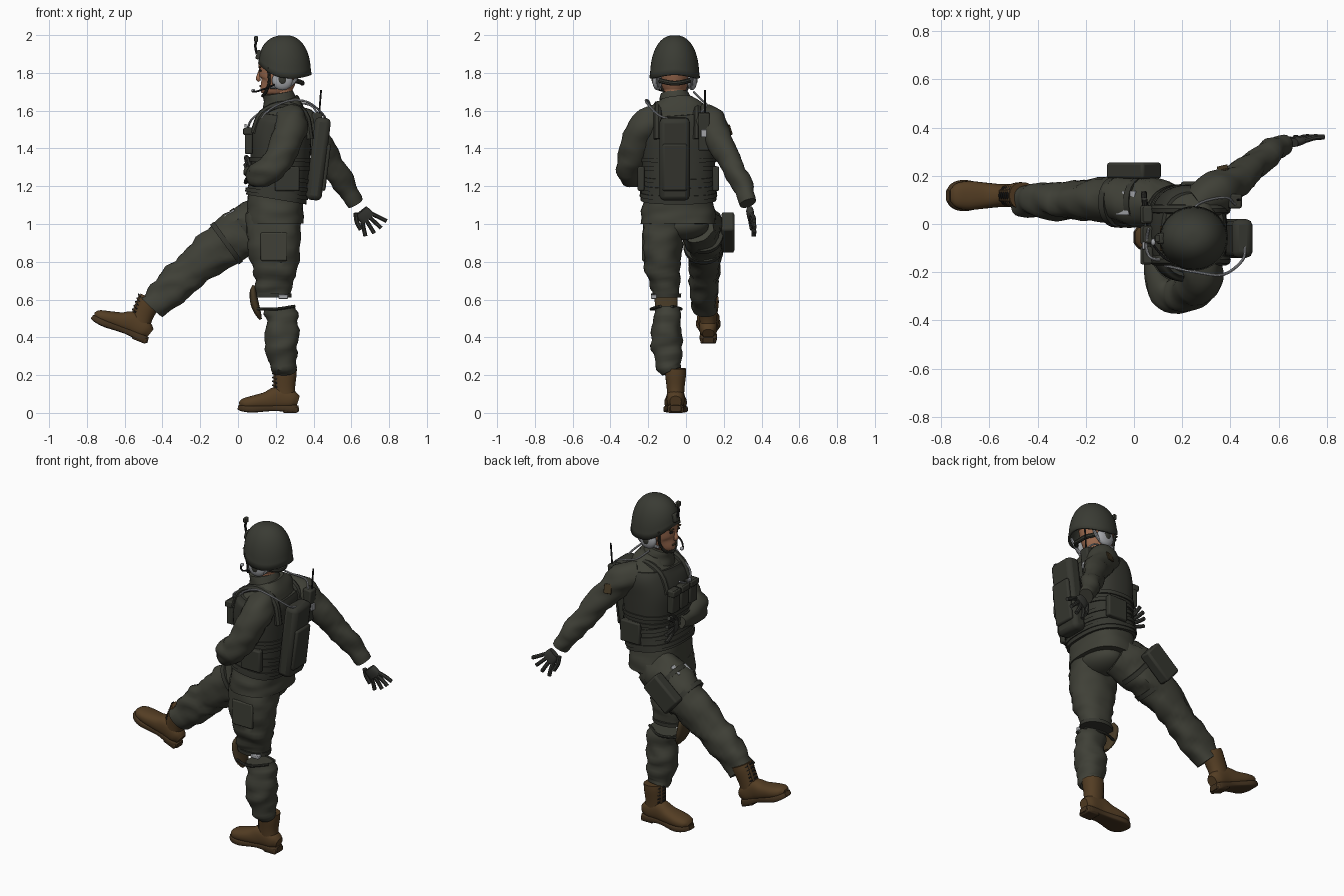
import bpy, bmesh, math
from mathutils import Vector, Matrix, noise

def material(name, r, g, b):
    m = bpy.data.materials.new(name)
    m.diffuse_color = (r, g, b, 1)
    return m

UNIFORM = material("olive cloth", .050, .051, .038)
VEST = material("dark olive webbing", .036, .037, .029)
HELMET = material("helmet green", .042, .044, .034)
SKIN = material("skin", .32, .14, .075)
GLOVE = material("glove grey", .038, .039, .034)
LEATHER = material("boot leather", .088, .047, .017)
SOLE = material("dark boot brown", .058, .033, .014)
GREY = material("light grey", .36, .37, .39)
PAD = material("pad brown", .060, .040, .018)
BLACK = material("black", .014, .014, .014)

def finish(ob, mat, angle=40):
    ob.data.materials.clear()
    ob.data.materials.append(mat)
    bpy.ops.object.select_all(action='DESELECT')
    ob.select_set(True)
    bpy.context.view_layer.objects.active = ob
    bpy.ops.object.shade_smooth_by_angle(angle=math.radians(angle))
    return ob

def loft(name, pts, mat, ref=(0, 1, 0), n=26, p=2.0, sub=5, wrinkle=0, M=None):
    """Tube through stations (x, y, z, radius along ref, other radius)."""
    P = [Vector(q) for q in pts]
    P = [P[0] * 2 - P[1]] + P + [P[-1] * 2 - P[-2]]
    S = []
    for i in range(1, len(P) - 2):
        a, b, c, d = P[i - 1:i + 3]
        for k in range(sub):
            t = k / sub
            S.append(.5 * (2 * b + (c - a) * t + (2 * a - 5 * b + 4 * c - d) * t * t
                           + (3 * b - a - 3 * c + d) * t ** 3))
    S.append(P[-2])
    bm, rings, side = bmesh.new(), [], Vector(ref)
    for i, s in enumerate(S):
        t = (S[min(i + 1, len(S) - 1)] - S[max(i - 1, 0)])
        t = Vector(t[:3]).normalized()
        side = (side - t * side.dot(t)).normalized()
        up, ring = t.cross(side), []
        for k in range(n):
            an = 2 * math.pi * k / n
            c, w = math.cos(an), math.sin(an)
            c = math.copysign(abs(c) ** (2 / p), c)
            w = math.copysign(abs(w) ** (2 / p), w)
            d = side * c * s[3] + up * w * s[4]
            o = Vector(s[:3]) + d
            if wrinkle:
                o += d.normalized() * wrinkle * noise.noise(Vector((o.x * 9, o.y * 9, o.z * 22)))
            ring.append(bm.verts.new(o))
        rings.append(ring)
    for a, b in zip(rings, rings[1:]):
        for k in range(n):
            bm.faces.new((a[k], a[(k + 1) % n], b[(k + 1) % n], b[k]))
    bm.faces.new(rings[0])
    bm.faces.new(rings[-1])
    bmesh.ops.recalc_face_normals(bm, faces=bm.faces)
    if M:
        bm.transform(M)
    me = bpy.data.meshes.new(name)
    bm.to_mesh(me)
    bm.free()
    ob = bpy.data.objects.new(name, me)
    bpy.context.collection.objects.link(ob)
    return finish(ob, mat)

def tube(name, pts, r, mat, ref=(.3, 1, .2), M=None):
    return loft(name, [(*q, r, r) for q in pts], mat, ref, 8, 2, 4, 0, M)

def box(name, loc, size, mat, rot=(0, 0, 0), bevel=.008, M=None):
    bpy.ops.mesh.primitive_cube_add(size=1, location=loc, rotation=rot)
    ob = bpy.context.object
    ob.name = name
    ob.scale = size
    bpy.ops.object.transform_apply(location=True, rotation=True, scale=True)
    if M:
        ob.data.transform(M)
    if bevel:
        m = ob.modifiers.new("bevel", 'BEVEL')
        m.width, m.segments = bevel, 2
    return finish(ob, mat)

def ball(name, loc, size, mat):
    bpy.ops.mesh.primitive_uv_sphere_add(segments=24, ring_count=14, radius=1, location=loc)
    ob = bpy.context.object
    ob.name, ob.scale = name, size
    return finish(ob, mat, 60)

# Torso sections, shared by jacket, vest and webbing
TORSO = [(.195, -.04, 1.0, .2, .152), (.195, -.04, 1.07, .195, .15), (.205, -.04, 1.16, .182, .146),
         (.222, -.04, 1.26, .178, .138), (.225, -.04, 1.45, .185, .148), (.24, -.04, 1.55, .185, .13),
         (.245, -.045, 1.61, .145, .105), (.235, -.05, 1.66, .085, .085)]

def section(z, grow):
    for a, b in zip(TORSO, TORSO[1:]):
        if a[2] <= z <= b[2]:
            q = Vector(a).lerp(Vector(b), (z - a[2]) / (b[2] - a[2]))
            return (q[0], q[1], z, q[3] + grow, q[4] + grow)

loft("jacket", TORSO, UNIFORM, n=36, p=2.5, wrinkle=.008)
loft("vest", [section(z, .015) for z in (1.13, 1.26, 1.36, 1.46, 1.54, 1.585)], VEST, n=40, p=2.6)
for z in (1.16, 1.205, 1.25, 1.295, 1.34):
    loft("webbing_strip", [section(z - .011, .022), section(z + .011, .022)], VEST, n=40, p=2.6, sub=1)
for s in (-1, 1):
    y = -.045 + s * .105
    tube("shoulder_strap", [(.085, y, 1.48), (.13, y, 1.585), (.24, y, 1.63), (.35, y, 1.585), (.38, y, 1.45)],
         .022, VEST)
    box("side_pouch", (.26, -.04 + s * .198, 1.24), (.13, .035, .13), VEST)

# Chest pouches with flaps
for y in (-.13, -.045, .04):
    box("chest_pouch", (.057, y, 1.44), (.042, .07, .14), VEST)
    box("pouch_flap", (.05, y, 1.49), (.045, .074, .035), VEST, bevel=.005)
box("front_clip", (.04, -.09, 1.52), (.012, .03, .02), GREY, bevel=.003)
tube("chest_cable", [(.13, -.15, 1.6), (.07, -.14, 1.55), (.05, -.09, 1.5), (.06, -.02, 1.53)], .006, GREY)

# Water pack on the back, radio and antenna
box("water_pack", (.425, -.06, 1.345), (.085, .16, .44), VEST, (0, math.radians(7), 0), .025)
box("pack_panel", (.465, -.06, 1.30), (.025, .13, .25), VEST, (0, math.radians(7), 0), .01)
tube("drinking_tube", [(.46, -.09, 1.555), (.45, -.15, 1.58), (.37, -.21, 1.645), (.26, -.2, 1.65),
                       (.14, -.175, 1.58), (.1, -.165, 1.45)], .006, GREY)
box("radio", (.41, .095, 1.49), (.055, .06, .2), VEST, (0, math.radians(6), 0))
box("radio_face", (.435, .095, 1.48), (.02, .03, .04), GREY, bevel=.003)
tube("antenna", [(.43, .1, 1.58), (.435, .1, 1.65), (.44, .1, 1.71)], .005, BLACK)
tube("radio_cable", [(.42, .08, 1.59), (.38, .11, 1.63), (.28, .09, 1.65), (.22, .04, 1.7)], .005, GREY)

# Collar, neck and head
loft("collar", [(.235, -.05, 1.6, .11, .11), (.22, -.055, 1.65, .085, .09), (.212, -.058, 1.695, .075, .08)],
     UNIFORM, p=2.1, wrinkle=.008)
loft("neck", [(.23, -.06, 1.62, .055, .06), (.23, -.06, 1.76, .055, .06)], SKIN)
loft("head", [(.175, -.06, 1.682, .03, .045), (.18, -.06, 1.70, .052, .068), (.205, -.06, 1.745, .072, .092),
              (.215, -.06, 1.80, .082, .105), (.22, -.06, 1.86, .085, .108), (.225, -.06, 1.93, .06, .07)], SKIN)
loft("nose", [(.118, -.06, 1.82, .008, .006), (.111, -.06, 1.79, .011, .01), (.107, -.06, 1.77, .015, .012),
              (.115, -.06, 1.757, .011, .009)], SKIN, n=12)
box("mouth", (.117, -.06, 1.73), (.008, .045, .01), PAD, bevel=.003)
for s in (-1, 1):
    box("eye", (.118, -.06 + s * .032, 1.812), (.012, .024, .01), BLACK, bevel=.003)
    box("eyebrow", (.115, -.06 + s * .034, 1.83), (.014, .034, .007), PAD, bevel=.003)
    ball("ear_cup", (.235, -.06 + s * .092, 1.76), (.055, .026, .052), GREY)
    ball("ear_cup_cap", (.235, -.06 + s * .112, 1.765), (.022, .01, .026), VEST)
    tube("chin_strap", [(.16, -.06 + s * .095, 1.83), (.165, -.06 + s * .08, 1.75), (.145, -.06 + s * .05, 1.695),
                        (.13, -.06, 1.678)], .008, VEST)
    tube("rear_strap", [(.33, -.06 + s * .09, 1.8), (.27, -.06 + s * .088, 1.73), (.17, -.06 + s * .078, 1.725)],
         .009, GREY)
tube("nape_strap", [(.3, -.14, 1.76), (.335, -.1, 1.75), (.34, -.06, 1.745), (.335, -.02, 1.75), (.3, .02, 1.76)],
     .013, VEST)
tube("microphone_boom", [(.22, -.165, 1.75), (.14, -.15, 1.715), (.09, -.1, 1.7), (.08, -.08, 1.705)], .005, BLACK)
ball("microphone", (.08, -.075, 1.706), (.01, .014, .01), GREY)

# Helmet shell with a rim that drops over the ears and nape
bm, N, R = bmesh.new(), 40, 14
rows = []
for j in range(R):
    f = math.pi / 2 * j / R
    ring = []
    for k in range(N):
        a = 2 * math.pi * k / N
        rim = 1.815 + .035 * max(0, -math.cos(a)) ** 2 - .04 * math.sin(a) ** 2 - .025 * max(0, math.cos(a))
        flare = 1.03 if j == 0 else 1
        rad = math.cos(f) ** .88 * flare
        ring.append(bm.verts.new((.248 + .138 * rad * math.cos(a), -.06 + .13 * rad * math.sin(a),
                                  rim + (2.0 - rim) * math.sin(f) ** .87)))
    rows.append(ring)
for a, b in zip(rows, rows[1:]):
    for k in range(N):
        bm.faces.new((a[k], a[(k + 1) % N], b[(k + 1) % N], b[k]))
bm.faces.new(rows[-1])
me = bpy.data.meshes.new("helmet")
bm.to_mesh(me)
bm.free()
helmet = bpy.data.objects.new("helmet", me)
bpy.context.collection.objects.link(helmet)
helmet.modifiers.new("thickness", 'SOLIDIFY').thickness = .012
finish(helmet, HELMET, 50)
box("helmet_mount", (.112, -.06, 1.895), (.03, .045, .05), VEST, (0, math.radians(15), 0))
tube("mount_arm", [(.1, -.06, 1.9), (.092, -.06, 1.94), (.097, -.06, 1.975)], .007, BLACK)
box("mount_head", (.096, -.06, 1.98), (.02, .03, .03), VEST, bevel=.004)

# Sleeves
loft("right_sleeve", [(.26, .08, 1.55, .075, .08), (.34, .13, 1.53, .085, .085), (.42, .18, 1.43, .068, .075),
                      (.5, .245, 1.31, .058, .066), (.57, .3, 1.2, .053, .058), (.622, .328, 1.11, .042, .045)],
     UNIFORM, wrinkle=.014)
loft("left_sleeve", [(.27, -.14, 1.55, .08, .085), (.28, -.215, 1.52, .085, .09), (.24, -.27, 1.4, .08, .083),
                     (.18, -.292, 1.30, .073, .08), (.115, -.262, 1.265, .066, .072), (.09, -.13, 1.26, .054, .054),
                     (.075, -.03, 1.27, .042, .042)], UNIFORM, wrinkle=.014)
n = Vector((-.2, .86, .28)).normalized()
box("arm_patch", Vector((.385, .157, 1.475)) + n * .08, (.045, .055, .008), PAD,
    n.to_track_quat('Z', 'Y').to_euler(), .002)

# Gloved hands with spread fingers, bare gap at the wrist
def hand(name, wrist, knuckle, normal, thumb):
    w, k, nor = Vector(wrist), Vector(knuckle), Vector(normal)
    d = (k - w).normalized()
    side = d.cross(nor).normalized()
    loft(name + "_palm", [(*w.lerp(k, .4), .019, .036), (*w.lerp(k, .7), .019, .042),
                          (*k, .015, .042)], GLOVE, ref=nor, n=16, p=2.5)
    for i, length in enumerate((.07, .088, .09, .08)):
        u = (i - 1.5) * thumb * -1
        a = k + side * u * .022 - d * .01
        b = a + d * length + side * u * .024
        tube(name + "_finger", [a, a.lerp(b, .5) + nor * .004, b], .0115, GLOVE)
    a = w.lerp(k, .3) + side * thumb * .03
    tube(name + "_thumb", [a, a + d * .04 + side * thumb * .025, a + d * .085 + side * thumb * .035], .013, GLOVE)

hand("right_hand", (.628, .33, 1.1), (.69, .348, 1.025), (0, 1, 0), -1)
hand("left_hand", (.07, -.02, 1.27), (.055, .055, 1.28), (-1, 0, 0), 1)

# Trouser legs: left one stands with a gap at the knee, right one kicks forward
loft("left_thigh", [(.19, -.1, 1.05, .12, .145), (.19, -.125, .92, .108, .142), (.195, -.125, .8, .1, .128),
                    (.188, -.115, .7, .084, .102), (.19, -.105, .62, .07, .09)], UNIFORM, p=2.2, wrinkle=.018)
loft("left_shin", [(.222, -.1, .555, .068, .08), (.235, -.1, .46, .076, .085), (.23, -.1, .36, .08, .085),
                   (.235, -.09, .26, .066, .075), (.238, -.075, .22, .055, .062)], UNIFORM, p=2.2, wrinkle=.02)
loft("right_leg", [(.17, .055, 1.02, .1, .13), (.02, .09, .95, .1, .138), (-.12, .1, .86, .09, .118),
                   (-.25, .095, .75, .08, .1), (-.36, .095, .66, .075, .093), (-.455, .105, .56, .064, .072)],
     UNIFORM, p=2.2, wrinkle=.022)
box("left_cargo_pocket", (.19, -.226, .88), (.14, .016, .15), UNIFORM, bevel=.007)
ball("seat", (.215, -.03, .99), (.11, .15, .075), UNIFORM)

# Knee pad and its straps
loft("knee_pad", [(.085, -.105, .675, .035, .008), (.08, -.105, .64, .058, .018), (.088, -.105, .58, .06, .022),
                  (.105, -.105, .53, .05, .017), (.12, -.105, .495, .025, .007)], PAD, n=20, p=2.5)
loft("knee_strap_top", [(.185, -.105, .61, .079, .1), (.185, -.105, .632, .08, .1)], VEST, sub=1)
box("knee_strap_buckle", (.24, -.17, .615), (.05, .03, .022), GREY, bevel=.004)
for s in (-1, 1):
    tube("knee_strap_low", [(.1, -.105 + s * .05, .55), (.2, -.105 + s * .08, .55), (.3, -.105 + s * .03, .565)],
         .008, VEST)

# Thigh holster and straps
box("holster", (.0, .222, .955), (.2, .068, .125), VEST, (0, math.radians(-40), 0), .012)
for x, z, r in ((.05, .965, .142), (-.06, .9, .131)):
    loft("holster_strap", [(x + .01, .092, z + .007, .108, r), (x - .012, .092, z - .009, .107, r)], VEST, p=2.2, sub=1)
for x, y, z in ((-.045, .06, 1.052), (-.02, .115, 1.062)):
    box("strap_buckle", (x, y, z), (.065, .045, .018), GREY, (0, math.radians(-36), 0), .004)

# Boots, built with the heel at the origin and the toe towards -x
def boot(name, M):
    loft(name + "_foot", [(-.004, 0, .06, .03, .03), (-.04, 0, .07, .046, .05), (-.11, 0, .078, .048, .062),
                          (-.17, 0, .064, .054, .048), (-.24, 0, .054, .06, .038), (-.29, 0, .047, .05, .03),
                          (-.314, 0, .04, .025, .014)], LEATHER, p=2.4, M=M)
    loft(name + "_shaft", [(-.07, 0, .05, .043, .058), (-.075, 0, .13, .047, .056), (-.072, 0, .2, .055, .06),
                           (-.07, 0, .235, .055, .06)], LEATHER, p=2.2, M=M)
    loft(name + "_sole", [(0, 0, .024, .028, .016), (-.03, 0, .022, .045, .02), (-.13, 0, .026, .045, .016),
                          (-.24, 0, .02, .065, .018), (-.295, 0, .024, .052, .017), (-.322, 0, .03, .024, .012)],
         SOLE, p=5, M=M)
    box(name + "_heel", (-.045, 0, .015), (.08, .084, .03), SOLE, M=M)
    for i in range(6):
        z, x = .115 + i * .021, -.135
        tube(name + "_lace", [(x + .02, -.035, z), (x - .002, 0, z + .01), (x + .02, .035, z)], .005, BLACK, M=M)
    box(name + "_tongue", (-.125, 0, .175), (.02, .05, .12), SOLE, M=M)

boot("left_boot", Matrix.Translation((.322, -.055, 0)))
boot("right_boot", Matrix.Translation((-.485, .118, .362)) @ Matrix.Rotation(math.radians(22), 4, 'Y'))
